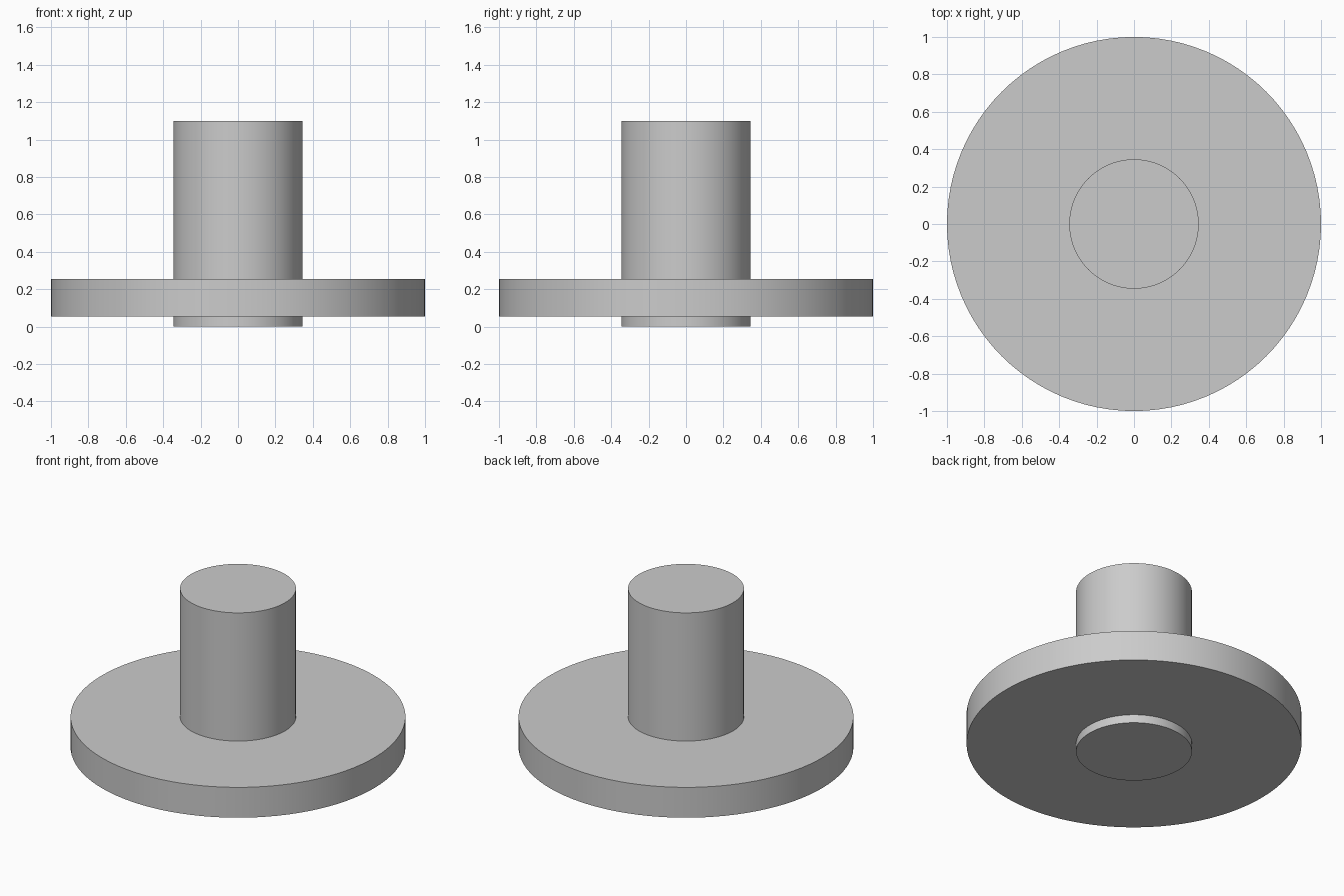
import bpy
import math

cube = bpy.data.objects.get("Cube")
if cube:
    bpy.data.objects.remove(cube, do_unlink=True)

# Plain grey finish
grey = bpy.data.materials.new("plain_grey")
grey.use_nodes = True
colour = (0.6, 0.6, 0.6, 1)
grey.diffuse_color = colour
grey.node_tree.nodes["Principled BSDF"].inputs["Base Color"].default_value = colour


def cylinder(name, radius, bottom, top):
    bpy.ops.mesh.primitive_cylinder_add(
        vertices=96, radius=radius, depth=top - bottom,
        location=(0, 0, (bottom + top) / 2))
    part = bpy.context.object
    part.name = name
    part.data.materials.append(grey)
    bpy.ops.object.shade_smooth_by_angle(angle=math.radians(30))
    return part


# Wide round flange
cylinder("flange_disc", 1.0, 0.055, 0.255)

# Shaft running through the flange
cylinder("centre_shaft", 0.346, 0, 1.1)
